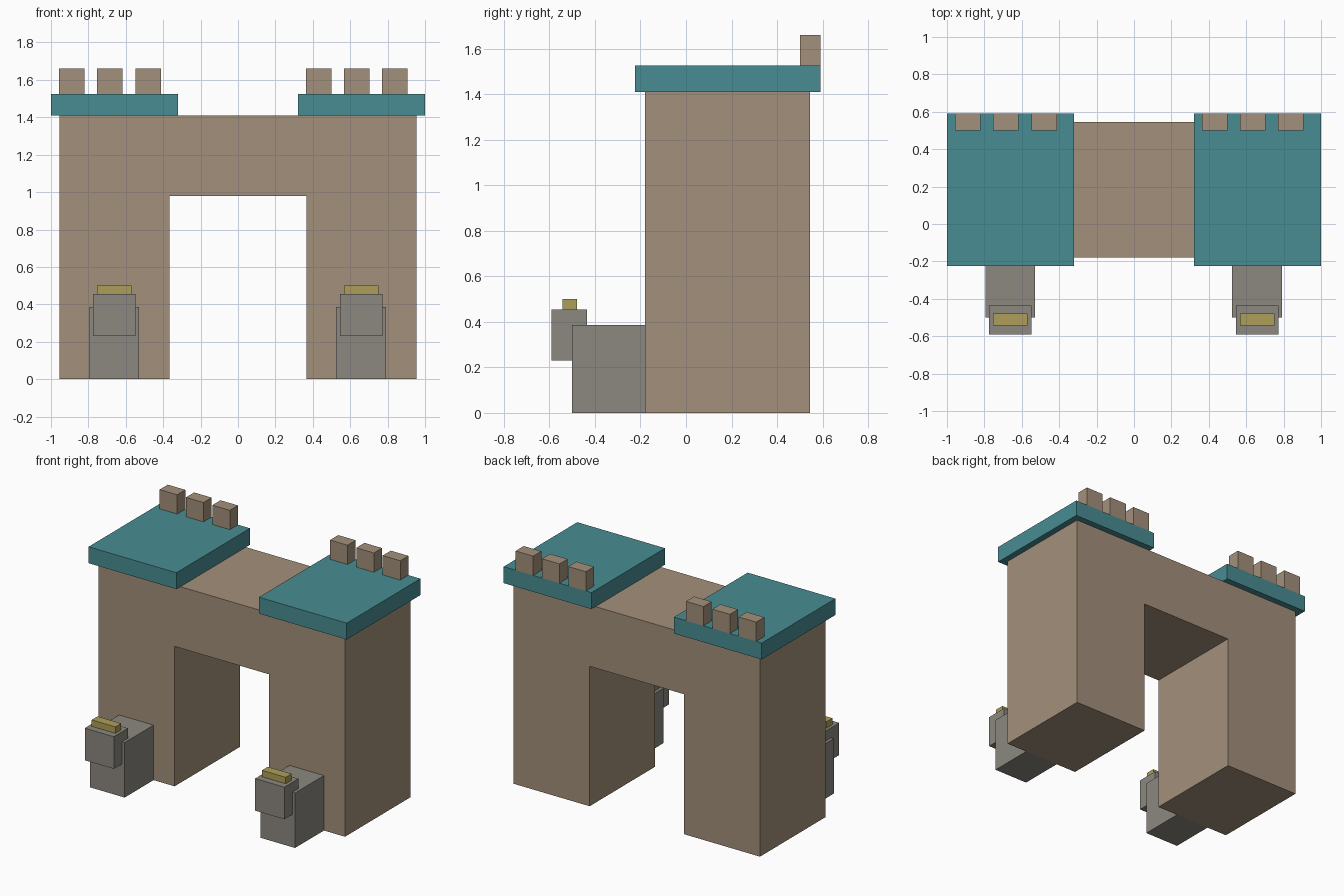
import bpy, bmesh

if "Cube" in bpy.data.objects:
    bpy.data.objects.remove(bpy.data.objects["Cube"])


def material(name, rgb):
    # sRGB bytes to linear diffuse colour
    lin = [((c / 255 + 0.055) / 1.055) ** 2.4 for c in rgb]
    m = bpy.data.materials.new(name)
    m.diffuse_color = (*lin, 1.0)
    m.use_nodes = True
    m.node_tree.nodes["Principled BSDF"].inputs["Base Color"].default_value = m.diffuse_color
    return m


STONE = material("tan_stone", (163, 144, 123))
TEAL = material("teal_roof", (72, 140, 146))
GREY = material("grey_stone", (140, 136, 128))
GOLD = material("dull_gold", (174, 158, 88))


def finish(name, bm, mat):
    bmesh.ops.recalc_face_normals(bm, faces=bm.faces)
    mesh = bpy.data.meshes.new(name)
    bm.to_mesh(mesh)
    bm.free()
    mesh.materials.append(mat)
    obj = bpy.data.objects.new(name, mesh)
    bpy.context.collection.objects.link(obj)
    return obj


def box(name, x, y, z, mat):
    # Box from (min, max) ranges on each axis
    bm = bmesh.new()
    bmesh.ops.create_cube(bm, size=1)
    for v in bm.verts:
        v.co = [r[0] if c < 0 else r[1] for c, r in zip(v.co, (x, y, z))]
    return finish(name, bm, mat)


# Gate arch: front profile extruded backwards
profile = [(-0.955, 0), (-0.365, 0), (-0.365, 0.98), (0.365, 0.98),
           (0.365, 0), (0.955, 0), (0.955, 1.41), (-0.955, 1.41)]
bm = bmesh.new()
face = bm.faces.new([bm.verts.new((x, -0.18, z)) for x, z in profile])
ext = bmesh.ops.extrude_face_region(bm, geom=[face], use_keep_orig=True)
bmesh.ops.translate(bm, vec=(0, 0.725, 0),
                    verts=[g for g in ext["geom"] if isinstance(g, bmesh.types.BMVert)])
finish("gate_arch", bm, STONE)

# Each tower carries the same set of parts
for side, cx in (("left", -0.66), ("right", 0.66)):
    def part(name, x, y, z, mat):
        box(f"{side}_{name}", (cx + x[0], cx + x[1]), y, z, mat)

    part("roof_slab", (-0.34, 0.34), (-0.225, 0.59), (1.41, 1.525), TEAL)
    # Battlements along the back edge
    for i in range(3):
        x0 = -0.297 + i * 0.204
        part(f"battlement_{i + 1}", (x0, x0 + 0.136), (0.50, 0.59), (1.525, 1.66), STONE)
    # Guardian statue in front of the tower
    part("statue_body", (-0.135, 0.132), (-0.50, -0.18), (0, 0.385), GREY)
    part("statue_head", (-0.114, 0.112), (-0.59, -0.435), (0.23, 0.455), GREY)
    part("statue_crown", (-0.094, 0.09), (-0.543, -0.478), (0.455, 0.50), GOLD)
